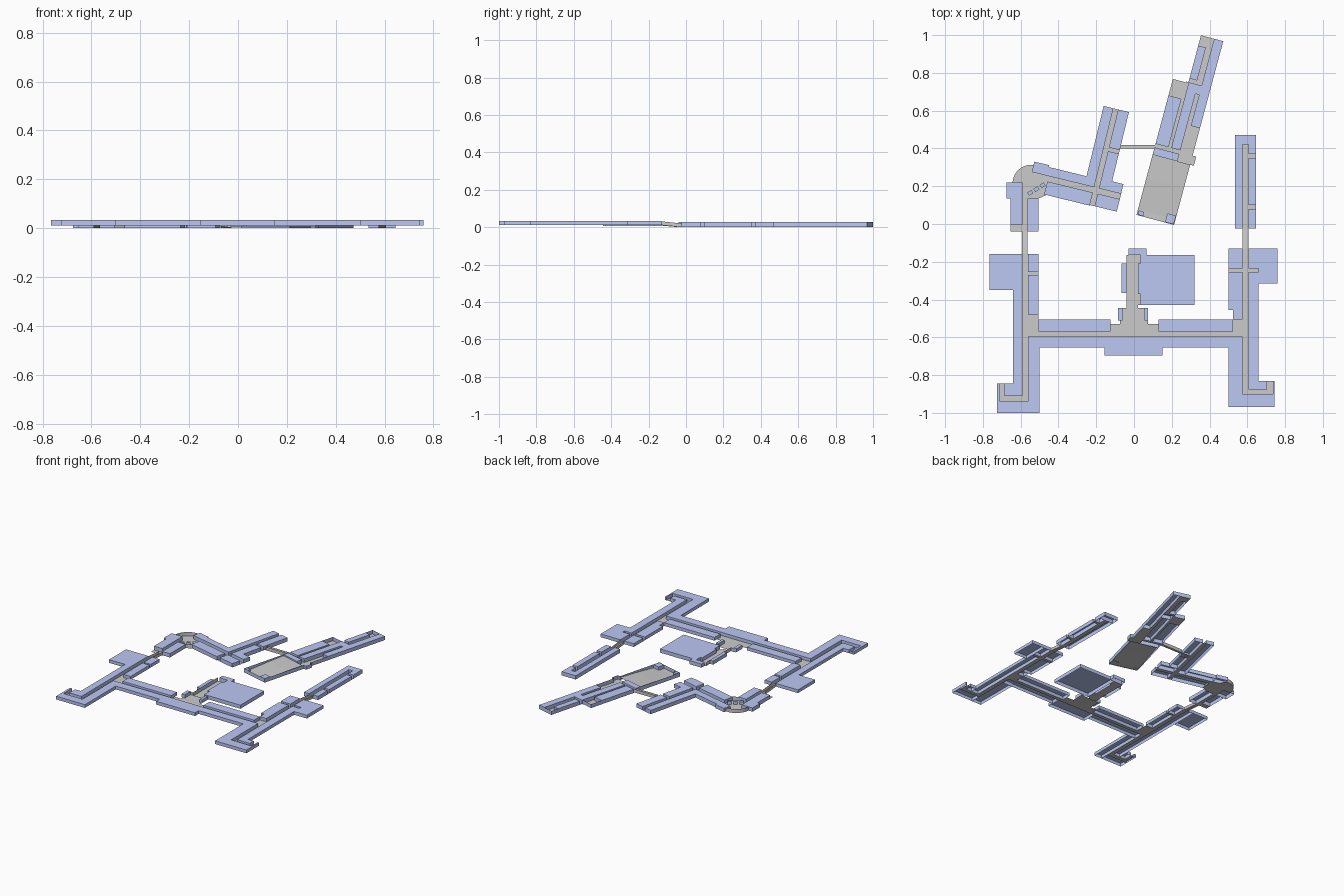
import bpy, bmesh, math
from mathutils import Matrix, Vector

blue = bpy.data.materials.new("room_blue")
blue.diffuse_color = (0.5, 0.58, 0.9, 1)
FRONT, BACK = (0.011, 0.034), (0.0, 0.027)   # floor and roof height of each terrace
HUB = (0.006, 0.032)


def frame(ox=0, oy=0, deg=0):
    return Matrix.Translation((ox, oy, 0)) @ Matrix.Rotation(math.radians(deg), 4, 'Z')


def make(name, bm, m, mat=None):
    bmesh.ops.remove_doubles(bm, verts=bm.verts, dist=1e-5)
    me = bpy.data.meshes.new(name)
    bm.to_mesh(me)
    bm.free()
    me.transform(m)
    ob = bpy.data.objects.new(name, me)
    bpy.context.collection.objects.link(ob)
    if mat:
        me.materials.append(mat)
    return ob


def quad(bm, *pts):
    bm.faces.new([bm.verts.new(p) for p in pts])


def wall(bm, a, b, z0, z1, n=1):
    a, b = Vector(a), Vector(b)
    for i in range(n):
        p, q = a.lerp(b, i / n), a.lerp(b, (i + 1) / n)
        quad(bm, (p.x, p.y, z0), (q.x, q.y, z0), (q.x, q.y, z1), (p.x, p.y, z1))


def rooms(name, level, m, rects, step=0.055):
    """Open-bottomed room blocks: roof split into rooms, walls round the rim."""
    z0, z1 = level
    bm = bmesh.new()
    for x0, x1, y0, y1 in rects:
        along_x = (x1 - x0) > (y1 - y0)
        n = max(1, round(max(x1 - x0, y1 - y0) / step))
        nx, ny = (n, 1) if along_x else (1, n)
        dx, dy = (x1 - x0) / nx, (y1 - y0) / ny
        for i in range(nx):
            for j in range(ny):
                a, b = x0 + i * dx, y0 + j * dy
                quad(bm, (a, b, z1), (a + dx, b, z1), (a + dx, b + dy, z1), (a, b + dy, z1))
        wall(bm, (x0, y0), (x1, y0), z0, z1, nx)
        wall(bm, (x1, y0), (x1, y1), z0, z1, ny)
        wall(bm, (x1, y1), (x0, y1), z0, z1, nx)
        wall(bm, (x0, y1), (x0, y0), z0, z1, ny)
    return make(name, bm, m, blue)


def floors(name, z, m, rects):
    bm = bmesh.new()
    for x0, x1, y0, y1 in rects:
        quad(bm, (x0, y0, z), (x1, y0, z), (x1, y1, z), (x0, y1, z))
    return make(name, bm, m)


def link(name, x0, x1, y0, y1, za, zb, h=0.02):
    """Sloping link corridor with low side walls, running along y."""
    bm = bmesh.new()
    quad(bm, (x0, y0, za), (x1, y0, za), (x1, y1, zb), (x0, y1, zb))
    for x in (x0, x1):
        quad(bm, (x, y0, za), (x, y1, zb), (x, y1, zb + h), (x, y0, za + h))
    return make(name, bm, Matrix())


I = Matrix()
# front west wing
rooms("west_wing_rooms", FRONT, I, [
    (-.765, -.64, -.35, -.16), (-.64, -.59, -.91, -.16), (-.56, -.505, -.255, -.16),
    (-.56, -.505, -.48, -.27), (-.56, -.50, -1, -.655), (-.725, -.56, -1, -.94),
    (-.685, -.64, -.91, -.845), (-.725, -.71, -.94, -.845)])
floors("west_wing_corridor", FRONT[0], I, [
    (-.59, -.56, -.94, -.16), (-.71, -.59, -.94, -.91), (-.71, -.685, -.91, -.845),
    (-.56, -.505, -.27, -.255), (-.56, -.505, -.57, -.48)])

# front cross wing
rooms("cross_wing_rooms", FRONT, I, [
    (-.505, -.125, -.57, -.505), (.13, .525, -.57, -.505), (-.56, -.155, -.655, -.595),
    (.15, .575, -.655, -.595), (-.155, .15, -.695, -.595)], 0.04)
floors("cross_wing_corridor", FRONT[0], I, [
    (-.56, .575, -.595, -.57), (-.125, .13, -.57, -.53), (-.075, .075, -.53, -.445),
    (.525, .575, -.57, -.505)])
rooms("entrance_counters", FRONT, I, [(-.085, -.06, -.51, -.445), (.055, .075, -.51, -.445)])

# front east wing
rooms("east_wing_rooms", FRONT, I, [
    (.50, .575, -.235, -.13), (.50, .575, -.455, -.255), (.525, .575, -.505, -.455),
    (.605, .66, -.235, -.13), (.66, .76, -.315, -.13), (.605, .66, -.875, -.255),
    (.50, .575, -.97, -.65), (.575, .745, -.97, -.90), (.66, .705, -.875, -.83),
    (.735, .745, -.90, -.83)])
floors("east_wing_corridor", FRONT[0], I, [
    (.575, .605, -.90, -.13), (.605, .735, -.90, -.875), (.705, .735, -.875, -.83),
    (.50, .575, -.255, -.235), (.605, .66, -.255, -.235)])

# central hall and its spine
rooms("central_hall", HUB, I, [(.035, .32, -.43, -.165), (.02, .035, -.37, -.21)], 0.1)
rooms("hall_side_rooms", HUB, I, [(-.065, -.04, -.365, -.21), (-.03, .065, -.165, -.13)], 0.05)
floors("hall_spine", HUB[0], I, [
    (-.04, .02, -.445, -.165), (.02, .035, -.43, -.37), (.02, .035, -.21, -.165)])
bm = bmesh.new()
wall(bm, (-.04, -.445), (-.04, -.365), *HUB)
wall(bm, (-.04, -.21), (-.04, -.165), *HUB)
wall(bm, (-.04, -.445), (-.075, -.445), *HUB)
make("spine_walls", bm, I)

# sloping links between the terraces
link("west_link", -.592, -.565, -.16, -.04, FRONT[0], BACK[0])
link("east_link", .575, .605, -.13, -.025, FRONT[0], BACK[0])

# back east wing
rooms("back_east_rooms", BACK, I, [
    (.535, .575, -.025, .42), (.605, .645, -.025, .08), (.605, .645, .1, .35),
    (.605, .645, .37, .42), (.535, .645, .42, .47)])
floors("back_east_corridor", BACK[0], I, [
    (.575, .605, -.025, .42), (.605, .645, .08, .1), (.605, .645, .35, .37)])

# back west block
rooms("back_west_rooms", BACK, I, [
    (-.675, -.59, .135, .22), (-.655, -.59, -.005, .135), (-.565, -.505, -.04, .135)])
floors("back_west_corridor", BACK[0], I, [(-.59, -.565, -.04, .135), (-.655, -.59, -.04, -.005)])

# round lobby
arc = [(-.545 + .098 * math.cos(math.radians(t)), .215 + .098 * math.sin(math.radians(t)))
       for t in range(180, 79, -10)]
bm = bmesh.new()
rim = arc + [(-.51, .27), (-.455, .255), (-.455, .215), (-.46, .155), (-.505, .135),
             (-.59, .135), (-.59, .215)]
bm.faces.new([bm.verts.new((x, y, BACK[0])) for x, y in reversed(rim)])
make("lobby_floor", bm, I)
bm = bmesh.new()
for p, q in zip(arc, arc[1:]):
    wall(bm, p, q, *BACK)
wall(bm, (-.46, .155), (-.505, .135), *BACK)
make("lobby_wall", bm, I)
for k in range(3):
    rooms("lobby_booth", (0, .02), frame(-.55 + k * .033, .165 + k * .02, 35),
          [(-.013, .013, -.01, .01)])

# tilted north-west wing
A = frame(-.201, .185, -13.7)
rooms("tilted_wing_rooms", BACK, A, [
    (-.352, -.27, .007, .064), (-.27, -.065, .007, .054), (-.26, -.012, -.093, -.022),
    (-.065, -.012, .007, .437), (.014, .073, .06, .21), (.014, .073, .23, .437),
    (.014, .135, .007, .06), (.014, .135, -.09, -.022)])
floors("tilted_wing_corridor", BACK[0], A, [
    (-.352, .135, -.022, .007), (-.012, .014, -.09, -.022), (-.012, .014, .007, .437),
    (.014, .073, .21, .23)])

# covered bridge between the tilted wings
bm = bmesh.new()
quad(bm, (-.13, .4, .002), (.12, .4, .002), (.12, .418, .002), (-.13, .418, .002))
for y in (.4, .418):
    wall(bm, (-.06, y), (.12, y), .002, .025)
make("bridge", bm, I)

# tilted north-east wing
B = frame(.212, -.005, -15)
rooms("north_wing_rooms", BACK, B, [
    (-.206, -.135, .39, .655), (-.206, -.07, .33, .37), (-.12, -.07, .39, .70),
    (-.12, -.05, .70, .75), (-.05, 0, .53, 1.007), (-.122, -.08, .77, .95)])
floors("north_wing_corridor", BACK[0], B, [
    (-.206, -.07, .37, .39), (-.135, -.12, .39, .75), (-.206, -.135, .655, .745),
    (-.07, -.05, .33, .70), (-.08, -.05, .75, 1.007), (-.122, -.08, .95, 1.007),
    (-.122, -.08, .75, .77), (-.05, .0, .33, .53), (0, .02, .33, .38)])

# sloping auditorium floor with boundary walls
bm = bmesh.new()
rows = [(0, .002), (.03, .002), (.2, .013), (.33, .018)]
for (v0, a), (v1, b) in zip(rows, rows[1:]):
    quad(bm, (-.206, v0, a), (0, v0, a), (0, v1, b), (-.206, v1, b))
make("auditorium_floor", bm, B)
bm = bmesh.new()
for a, b in [((-.206, 0), (-.206, .33)), ((0, 0), (0, .33)), ((-.206, 0), (0, 0)),
             ((0, .33), (.02, .33)), ((.02, .33), (.02, .38)), ((0, .38), (.02, .38)),
             ((0, .38), (0, .53)), ((-.206, .655), (-.206, .745)), ((-.206, .745), (-.122, .745)),
             ((-.122, .95), (-.122, 1.007)), ((-.122, 1.007), (-.05, 1.007))]:
    wall(bm, a, b, *BACK)
make("auditorium_walls", bm, B, blue)
rooms("stage_booths", BACK, B, [(-.05, -.003, .003, .05), (-.2, -.17, .003, .025)])
